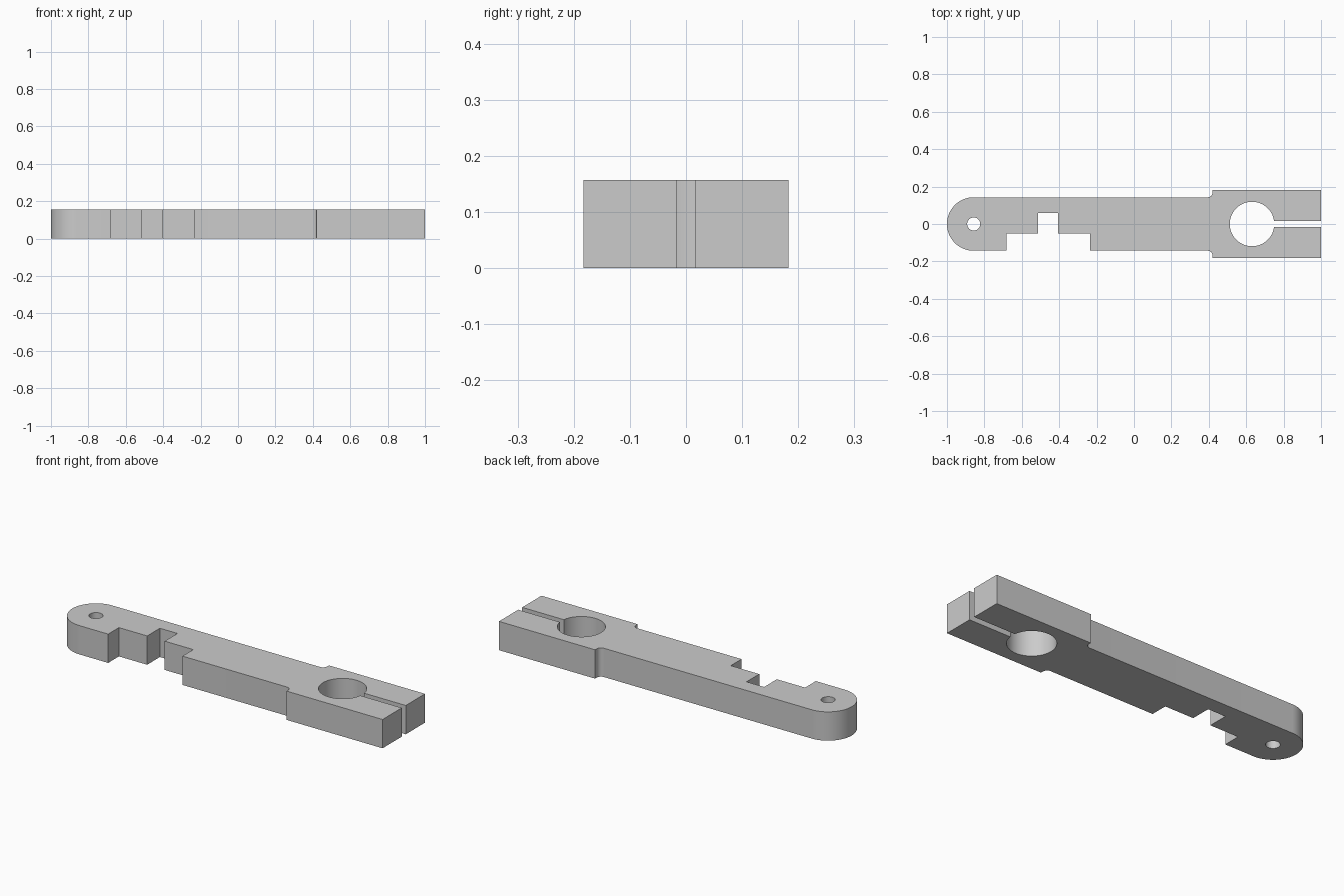
import bpy, bmesh
from math import cos, sin, pi, asin

if "Cube" in bpy.data.objects:
    bpy.data.objects.remove(bpy.data.objects["Cube"])

HEIGHT = 0.157


def arc(cx, cy, r, a0, a1, n):
    return [(cx + r * cos(a0 + (a1 - a0) * i / n),
             cy + r * sin(a0 + (a1 - a0) * i / n)) for i in range(n + 1)]


def mirror_y(points):
    return [(x, -y) for x, y in reversed(points)]


# Filleted shoulder and square clamp jaw, upper half
jaw = arc(0.395, 0.168, 0.025, -pi / 2, 0, 8) + [(0.42, 0.183), (1, 0.183), (1, 0.017)]
# Clamp bore, opened by the slot
slot = asin(0.017 / 0.119)
bore = arc(0.631, 0, 0.119, slot, 2 * pi - slot, 64)
# Stepped notch in the front edge
notch = [(-0.235, -0.143), (-0.235, -0.05), (-0.407, -0.05), (-0.407, 0.06),
         (-0.513, 0.06), (-0.513, -0.05), (-0.683, -0.05), (-0.683, -0.143)]
# Rounded end and its pivot hole
end = arc(-0.857, 0, 0.143, 1.5 * pi, 0.5 * pi, 40)
pivot = arc(-0.857, 0, 0.035, 0, 2 * pi, 32)[:-1]

# Flat filled profile extruded to the arm thickness
curve = bpy.data.curves.new("clamp_arm", 'CURVE')
curve.dimensions = '2D'
curve.fill_mode = 'BOTH'
curve.extrude = HEIGHT / 2
for pts in (jaw + bore + mirror_y(jaw) + notch + end, pivot):
    spline = curve.splines.new('POLY')
    spline.points.add(len(pts) - 1)
    for p, (x, y) in zip(spline.points, pts):
        p.co = (x, y, 0, 1)
    spline.use_cyclic_u = True
arm = bpy.data.objects.new("clamp_arm", curve)
bpy.context.collection.objects.link(arm)
arm.location.z = HEIGHT / 2

# Turn into a closed mesh with crisp edges
bpy.context.view_layer.objects.active = arm
arm.select_set(True)
bpy.ops.object.convert(target='MESH')
bm = bmesh.new()
bm.from_mesh(arm.data)
bmesh.ops.remove_doubles(bm, verts=bm.verts, dist=0.0001)
bmesh.ops.recalc_face_normals(bm, faces=bm.faces)
bm.to_mesh(arm.data)
bm.free()
bpy.ops.object.shade_smooth_by_angle(angle=pi / 6)
